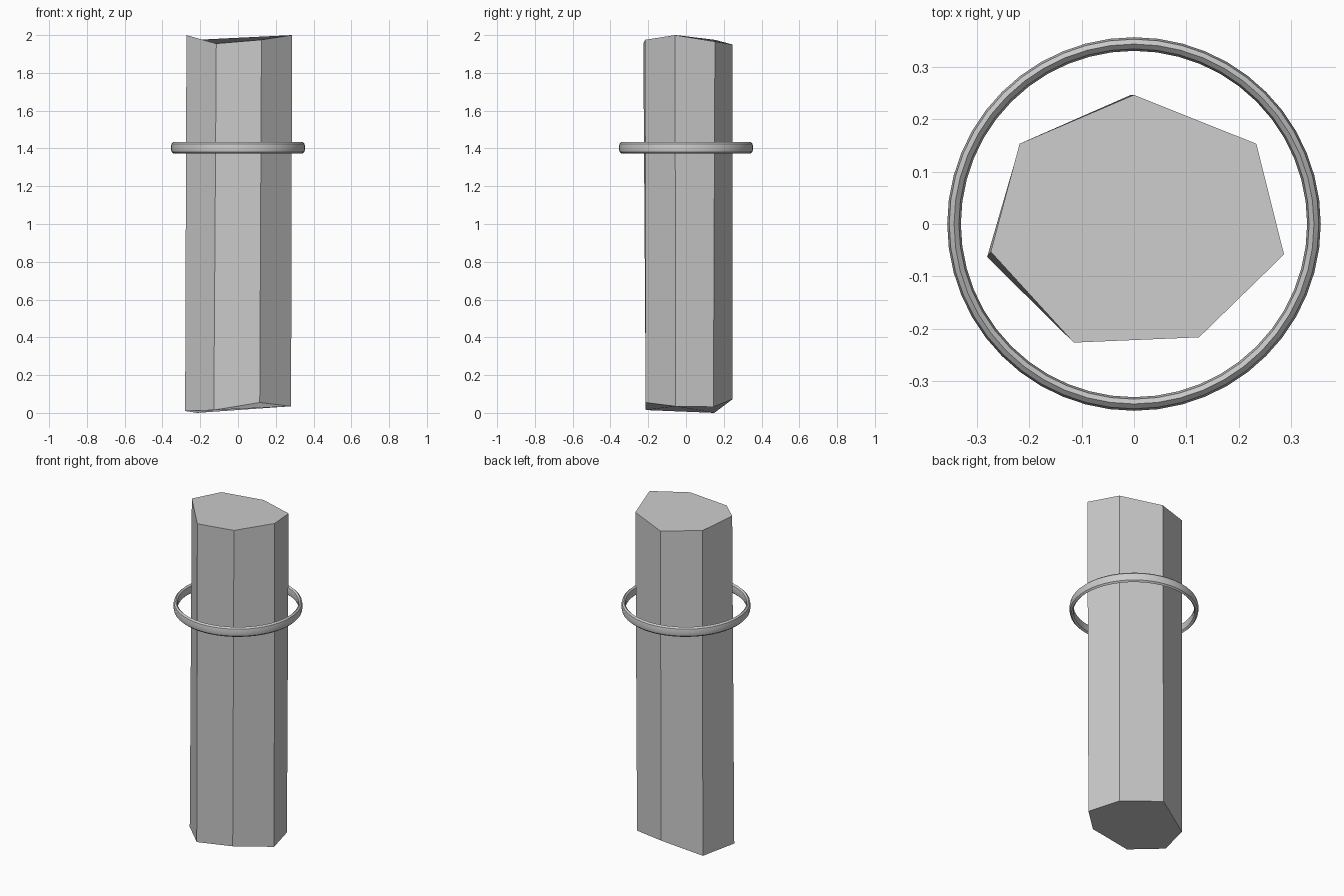
import bpy, bmesh

if "Cube" in bpy.data.objects:
    bpy.data.objects.remove(bpy.data.objects["Cube"])

# Uneven seven-sided shaft: matching corners of the cut ends
top = [(0, 0.246, 1.95), (-0.218, 0.153, 1.975), (-0.273, -0.053, 2.0),
       (-0.115, -0.226, 1.955), (0.124, -0.216, 1.975),
       (0.286, -0.058, 2.0), (0.233, 0.153, 1.966)]
bottom = [(-0.006, 0.246, 0.072), (-0.218, 0.15, 0.0), (-0.28, -0.063, 0.01),
          (-0.128, -0.213, 0.015), (0.115, -0.215, 0.055),
          (0.281, -0.055, 0.035), (0.227, 0.145, 0.032)]
bm = bmesh.new()
t = [bm.verts.new(p) for p in top]
b = [bm.verts.new(p) for p in bottom]
bm.faces.new(t)
bm.faces.new(b[::-1])
for i in range(7):
    j = (i + 1) % 7
    bm.faces.new((b[i], b[j], t[j], t[i]))
bmesh.ops.recalc_face_normals(bm, faces=bm.faces)
mesh = bpy.data.meshes.new("shaft")
bm.to_mesh(mesh)
bm.free()
shaft = bpy.data.objects.new("shaft", mesh)
bpy.context.collection.objects.link(shaft)

# Loose ring around the shaft, taller than it is thick
bpy.ops.mesh.primitive_torus_add(major_segments=48, minor_segments=8,
                                 major_radius=0.343, minor_radius=0.013,
                                 location=(0, 0, 1.403))
ring = bpy.context.object
ring.name = "ring"
ring.scale.z = 2.3
bpy.ops.object.transform_apply(location=False, rotation=False, scale=True)
bpy.ops.object.shade_smooth_by_angle()
